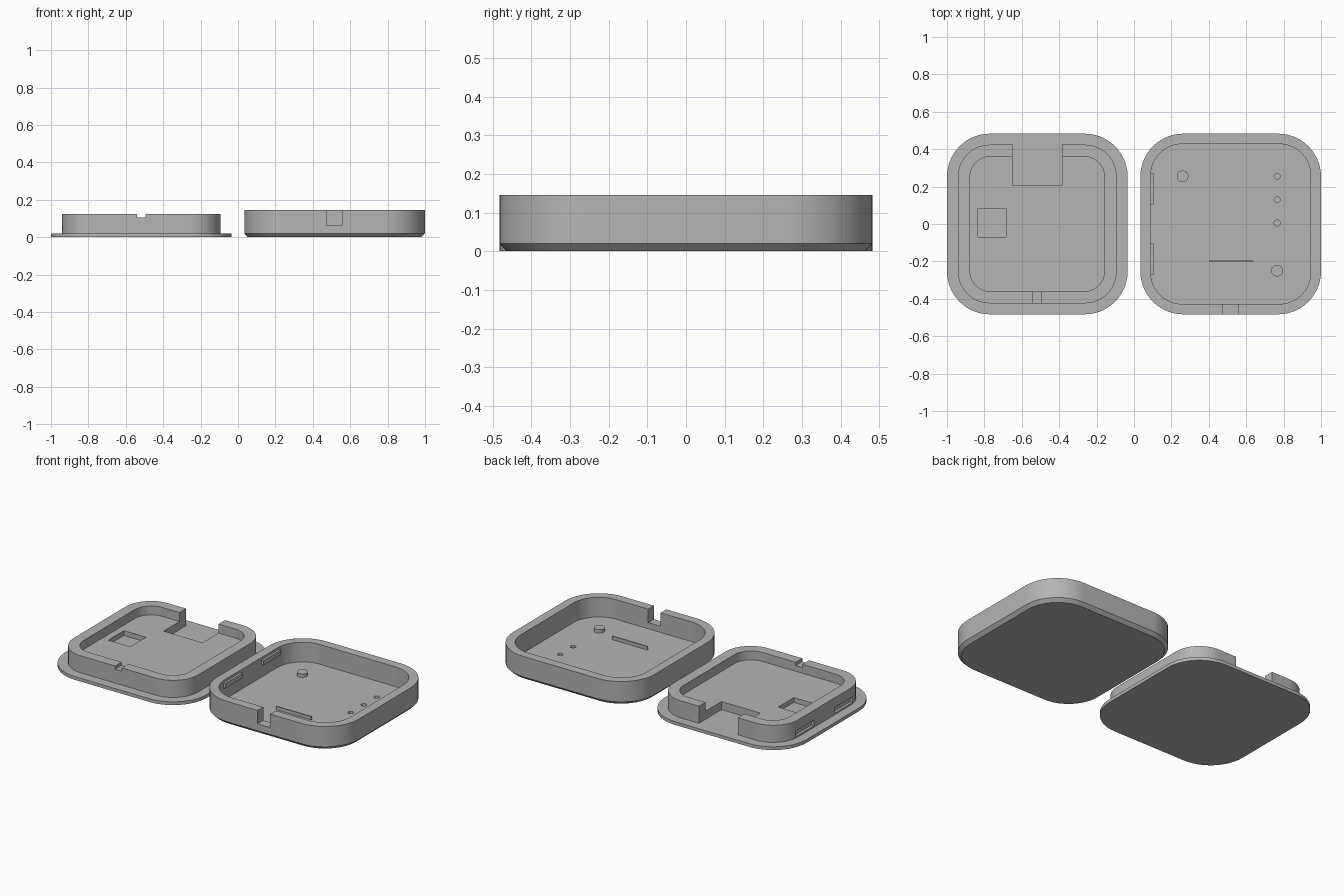
import bpy, bmesh, math

cube = bpy.data.objects.get("Cube")
if cube:
    bpy.data.objects.remove(cube, do_unlink=True)

grey = bpy.data.materials.new("plain grey plastic")
grey.use_nodes = True
tone = (0.46, 0.46, 0.46, 1)
grey.diffuse_color = tone
grey.node_tree.nodes["Principled BSDF"].inputs["Base Color"].default_value = tone

LID_X, BODY_X = -0.517, 0.517
HALF, WALL_HALF = 0.483, 0.424


def make_object(name, bm):
    bmesh.ops.recalc_face_normals(bm, faces=bm.faces)
    mesh = bpy.data.meshes.new(name)
    bm.to_mesh(mesh)
    bm.free()
    mesh.materials.append(grey)
    obj = bpy.data.objects.new(name, mesh)
    bpy.context.scene.collection.objects.link(obj)
    return obj


def rounded_outline(cx, half, radius, steps=14):
    points = []
    for corner in range(4):
        mid = math.radians(45 + 90 * corner)
        ox = math.copysign(half - radius, math.cos(mid))
        oy = math.copysign(half - radius, math.sin(mid))
        for i in range(steps + 1):
            a = math.radians(90 * (corner + i / steps))
            points.append((cx + ox + radius * math.cos(a), oy + radius * math.sin(a)))
    return points


def rounded_block(name, cx, sections):
    """Stack rounded squares given as (z, half width, corner radius)."""
    bm = bmesh.new()
    rings = [[bm.verts.new((x, y, z)) for x, y in rounded_outline(cx, half, radius)]
             for z, half, radius in sections]
    bm.faces.new(rings[0][::-1])
    bm.faces.new(rings[-1])
    for low, high in zip(rings, rings[1:]):
        for i in range(len(low)):
            j = (i + 1) % len(low)
            bm.faces.new((low[i], low[j], high[j], high[i]))
    return make_object(name, bm)


def box(name, x, y, z):
    bm = bmesh.new()
    bmesh.ops.create_cube(bm, size=1)
    for v in bm.verts:
        v.co = [r[0] + (r[1] - r[0]) * (c + 0.5) for r, c in zip((x, y, z), v.co)]
    return make_object(name, bm)


def cylinder(name, x, y, z0, z1, radius):
    bm = bmesh.new()
    bmesh.ops.create_cone(bm, cap_ends=True, segments=32, radius1=radius,
                          radius2=radius, depth=z1 - z0)
    bmesh.ops.translate(bm, verts=bm.verts, vec=(x, y, (z0 + z1) / 2))
    return make_object(name, bm)


def cut(target, cutters):
    for cutter in cutters:
        cutter.hide_render = True
        mod = target.modifiers.new("cut", 'BOOLEAN')
        mod.operation = 'DIFFERENCE'
        mod.solver = 'EXACT'
        mod.object = cutter
    bpy.context.view_layer.update()
    graph = bpy.context.evaluated_depsgraph_get()
    mesh = bpy.data.meshes.new_from_object(target.evaluated_get(graph))
    target.modifiers.clear()
    target.data = mesh
    for cutter in cutters:
        bpy.data.objects.remove(cutter, do_unlink=True)


# Lid: flat plate with a raised, hollowed rim block
plate = rounded_block("lid_plate", LID_X, [(0, HALF, 0.23), (0.02, HALF, 0.23)])
rim = rounded_block("lid_rim", LID_X, [(0.02, WALL_HALF, 0.17), (0.125, WALL_HALF, 0.17)])
rim_cutters = [
    rounded_block("hollow", LID_X, [(0.07, 0.36, 0.11), (0.3, 0.36, 0.11)]),
    box("rear_gap", (-0.65, -0.385), (0.205, 0.6), (-0.1, 0.3)),
    box("front_notch", (-0.54, -0.495), (-0.6, -0.3), (0.105, 0.3)),
    box("floor_recess", (-0.835, -0.685), (-0.07, 0.083), (0.04, 0.1)),
]
for side in (-1, 1):
    y = sorted((side * 0.1, side * 0.275))
    rim_cutters.append(box("latch_slot", (-1.1, -0.925), y, (0.03, 0.065)))
cut(rim, rim_cutters)

# Body: chamfered tray with a cable notch and blind holes
body = rounded_block("body_tray", BODY_X, [(0, HALF - 0.02, 0.21), (0.02, HALF, 0.23),
                                           (0.145, HALF, 0.23)])
FLOOR = 0.024
body_cutters = [
    rounded_block("cavity", BODY_X, [(FLOOR, 0.428, 0.17), (0.3, 0.428, 0.17)]),
    box("cable_notch", (0.472, 0.557), (-0.6, -0.35), (0.062, 0.3)),
]
for y in (0.255, 0.13, 0.005):
    body_cutters.append(cylinder("light_hole", 0.765, y, 0.01, 0.1, 0.016))
cut(body, body_cutters)

# Latch tabs, support posts and thin rib inside the body
parts = [plate, rim, body]
for side, label in ((-1, "front"), (1, "rear")):
    y = sorted((side * 0.103, side * 0.27))
    parts.append(box(label + "_latch_tab", (0.08, 0.103), y, (0.1, 0.13)))
parts.append(cylinder("rear_post", 0.26, 0.255, 0.015, 0.045, 0.031))
parts.append(cylinder("front_post", 0.765, -0.25, 0.015, 0.045, 0.031))
parts.append(box("board_rib", (0.4, 0.64), (-0.204, -0.196), (0.015, 0.045)))

# Smooth corners, keep edges sharp
bpy.ops.object.select_all(action='DESELECT')
for part in parts:
    part.select_set(True)
bpy.context.view_layer.objects.active = body
bpy.ops.object.shade_smooth_by_angle(angle=math.radians(30))
